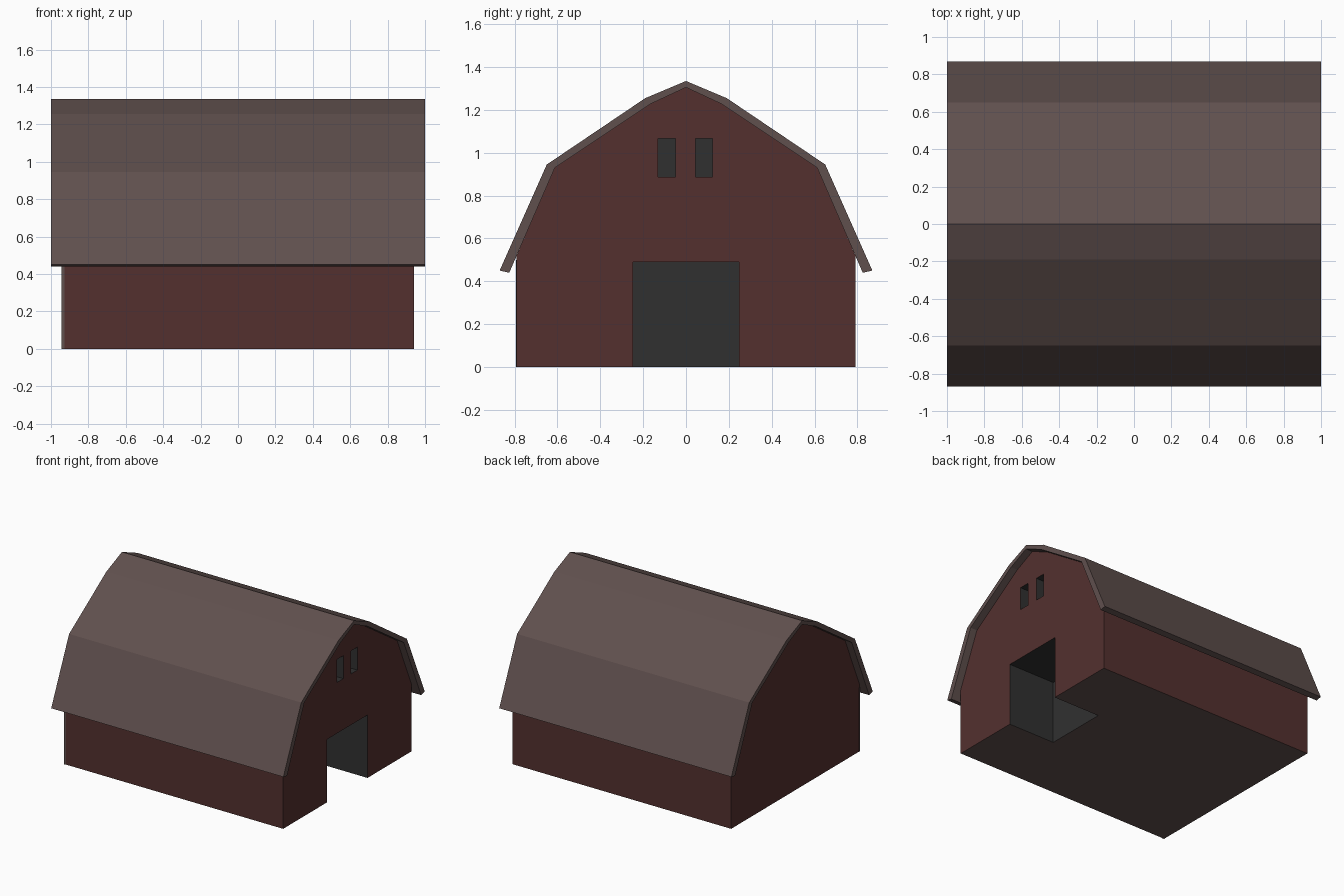
import bpy, bmesh
from mathutils import Matrix

if "Cube" in bpy.data.objects:
    bpy.data.objects.remove(bpy.data.objects["Cube"])


def material(name, rgb):
    m = bpy.data.materials.new(name)
    m.diffuse_color = (*rgb, 1)
    m.use_nodes = True
    m.node_tree.nodes["Principled BSDF"].inputs["Base Color"].default_value = m.diffuse_color
    return m


red = material("barn_red", (0.087, 0.030, 0.028))
brown = material("roof_brown", (0.117, 0.080, 0.076))
dark = material("dark_grey", (0.030, 0.030, 0.030))
MATS = [red, brown, dark]


def add_object(name, bm, index=0):
    for f in bm.faces:
        f.material_index = index
    bmesh.ops.recalc_face_normals(bm, faces=bm.faces)
    mesh = bpy.data.meshes.new(name)
    bm.to_mesh(mesh)
    bm.free()
    for m in MATS:
        mesh.materials.append(m)
    ob = bpy.data.objects.new(name, mesh)
    bpy.context.collection.objects.link(ob)
    return ob


def box(bm, lo, hi):
    size = [b - a for a, b in zip(lo, hi)]
    mid = [(a + b) / 2 for a, b in zip(lo, hi)]
    bmesh.ops.create_cube(bm, size=1, matrix=Matrix.Translation(mid) @ Matrix.Diagonal((*size, 1)))


def extrude_x(name, points, half, index):
    """Extrude a y-z outline symmetrically along x."""
    bm = bmesh.new()
    face = bm.faces.new([bm.verts.new((-half, y, z)) for y, z in points])
    new = bmesh.ops.extrude_face_region(bm, geom=[face], use_keep_orig=True)["geom"]
    moved = [v for v in new if isinstance(v, bmesh.types.BMVert)]
    bmesh.ops.translate(bm, verts=moved, vec=(2 * half, 0, 0))
    return add_object(name, bm, index)


def mirrored(half):
    """Half outline starting on the ridge -> full outline from right to left."""
    return half[::-1] + [(-y, z) for y, z in half[1:]]


# Gambrel roof shell
outer = [(0, 1.335), (0.19, 1.255), (0.65, 0.945), (0.87, 0.45)]
inner = [(0, 1.305), (0.165, 1.228), (0.612, 0.93), (0.825, 0.44)]
extrude_x("roof", mirrored(outer) + mirrored(inner)[::-1], 1.0, 1)

# Barn body under the roof
body = [(0, 1.306), (0.165, 1.229), (0.612, 0.931), (0.79, 0.52), (0.79, 0)]
barn = extrude_x("barn_walls", mirrored(body), 0.942, 0)

# Doorway and two loft windows, recessed into the +x gable
bm = bmesh.new()
box(bm, (0.54, -0.248, -0.1), (1.1, 0.248, 0.49))
for y0 in (-0.13, 0.044):
    box(bm, (0.54, y0, 0.887), (1.1, y0 + 0.08, 1.066))
cutter = add_object("opening_cutter", bm, 2)
cutter.hide_render = True

mod = barn.modifiers.new("openings", "BOOLEAN")
mod.operation = "DIFFERENCE"
mod.solver = "EXACT"
mod.object = cutter
bpy.context.view_layer.update()
cut_mesh = bpy.data.meshes.new_from_object(barn.evaluated_get(bpy.context.evaluated_depsgraph_get()))
barn.modifiers.clear()
barn.data = cut_mesh
bpy.data.objects.remove(cutter)

# Brown underside
for f in barn.data.polygons:
    if f.normal.z < -0.9 and f.center.z < 0.01:
        f.material_index = 1

# Narrow corner trim on the front wall
bm = bmesh.new()
box(bm, (-0.944, -0.793, 0), (-0.927, -0.785, 0.5))
add_object("corner_trim", bm, 1)
